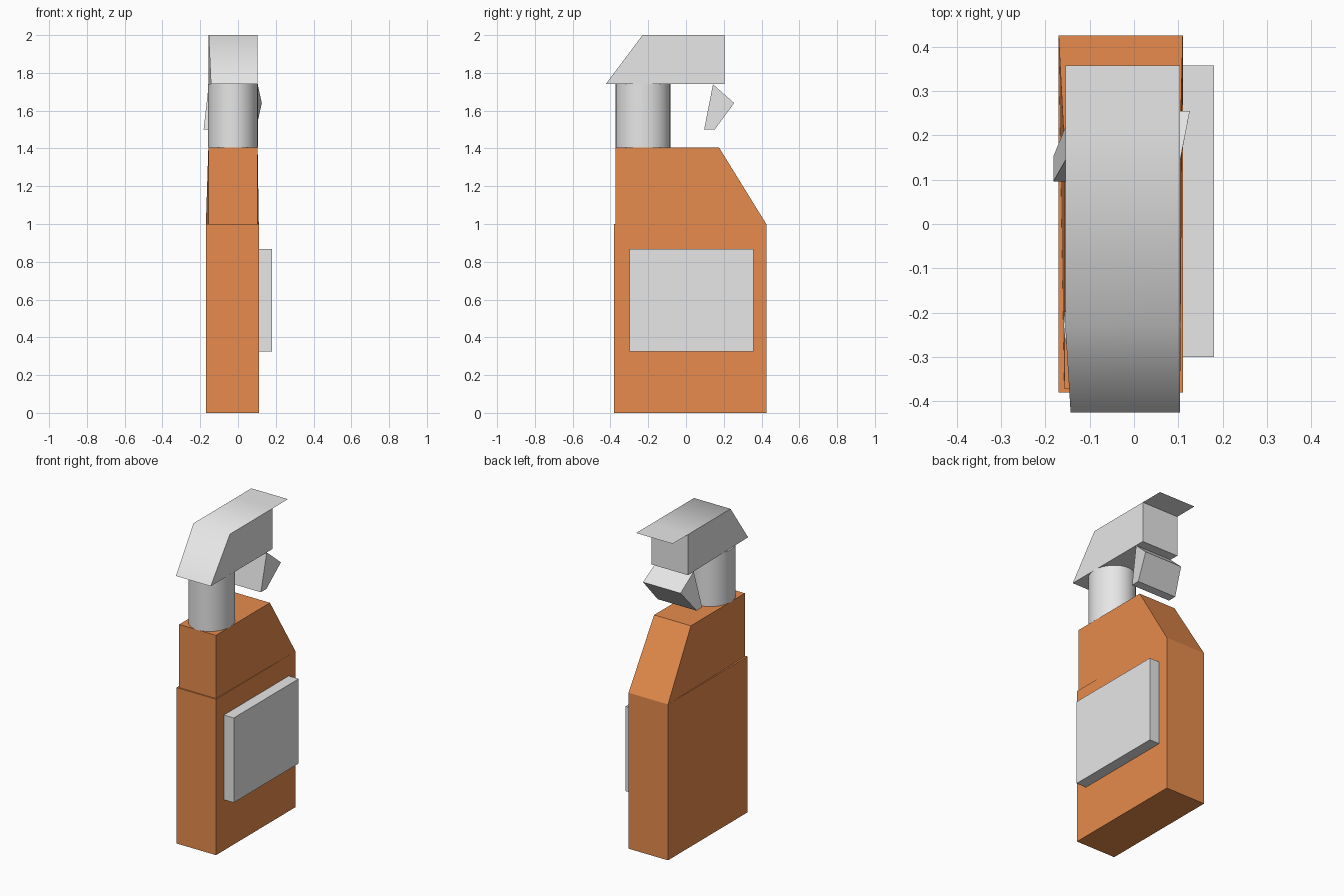
import bpy, bmesh, math

cube = bpy.data.objects.get("Cube")
if cube:
    bpy.data.objects.remove(cube, do_unlink=True)


def material(name, rgb):
    m = bpy.data.materials.new(name)
    m.use_nodes = True
    m.diffuse_color = (*rgb, 1)
    m.node_tree.nodes["Principled BSDF"].inputs["Base Color"].default_value = (*rgb, 1)
    return m


orange = material("orange plastic", (0.8, 0.26, 0.072))
grey = material("light grey plastic", (0.8, 0.8, 0.8))


def finish(name, bm, mat):
    bmesh.ops.recalc_face_normals(bm, faces=bm.faces)
    mesh = bpy.data.meshes.new(name)
    bm.to_mesh(mesh)
    bm.free()
    mesh.materials.append(mat)
    obj = bpy.data.objects.new(name, mesh)
    bpy.context.collection.objects.link(obj)
    return obj


def prism(name, profile, mat):
    """Side profile of (y, z, x_min, x_max) points spanned across x."""
    bm = bmesh.new()
    low = [bm.verts.new((a, y, z)) for y, z, a, b in profile]
    high = [bm.verts.new((b, y, z)) for y, z, a, b in profile]
    bm.faces.new(low)
    bm.faces.new(high[::-1])
    n = len(profile)
    for i in range(n):
        j = (i + 1) % n
        bm.faces.new((low[i], low[j], high[j], high[i]))
    return finish(name, bm, mat)


def box(name, x, y, z, mat):
    return prism(name, [(y[0], z[0], *x), (y[1], z[0], *x),
                        (y[1], z[1], *x), (y[0], z[1], *x)], mat)


def smooth(obj, degrees):
    bpy.ops.object.select_all(action='DESELECT')
    bpy.context.view_layer.objects.active = obj
    obj.select_set(True)
    bpy.ops.object.shade_smooth_by_angle(angle=math.radians(degrees))


# Bottle: straight tank, then a narrower shoulder flaring at the back edge
tank_x = (-0.17, 0.11)
inner_x = (-0.157, 0.104)
box("bottle_tank", tank_x, (-0.38, 0.425), (0, 1), orange)
prism("bottle_shoulder", [(-0.372, 1, *inner_x), (0.425, 1, *tank_x),
                          (0.175, 1.405, *inner_x), (-0.372, 1.405, *inner_x)], orange)

# Label panel on one side
box("label_panel", (0.11, 0.18), (-0.3, 0.357), (0.325, 0.868), grey)

# Slightly oval neck
bm = bmesh.new()
bmesh.ops.create_cone(bm, cap_ends=True, segments=32, radius1=1, radius2=1, depth=1)
for v in bm.verts:
    v.co = (-0.027 + v.co.x * 0.132, -0.228 + v.co.y * 0.145, 1.573 + v.co.z * 0.337)
smooth(finish("neck", bm, grey), 30)

# Spray head with a softly shaded sloping end
head_x = (-0.155, 0.104)
head = prism("spray_head", [(-0.425, 1.74, -0.143, 0.104), (-0.23, 2, *head_x),
                            (0.203, 2, *head_x), (0.203, 1.74, *head_x)], grey)
smooth(head, 60)

# Thin overhanging flap continuing the top of the head
bm = bmesh.new()
bm.faces.new([bm.verts.new((x, y, 2)) for x, y in
              ((head_x[0], 0.203), (head_x[1], 0.203), (head_x[1], 0.357), (head_x[0], 0.357))])
finish("head_flap", bm, grey)

# Skewed trigger hanging below the head
prism("trigger", [(0.143, 1.74, -0.155, 0.104), (0.255, 1.64, -0.14, 0.126),
                  (0.152, 1.5, -0.182, 0.095), (0.096, 1.5, -0.182, 0.095)], grey)
